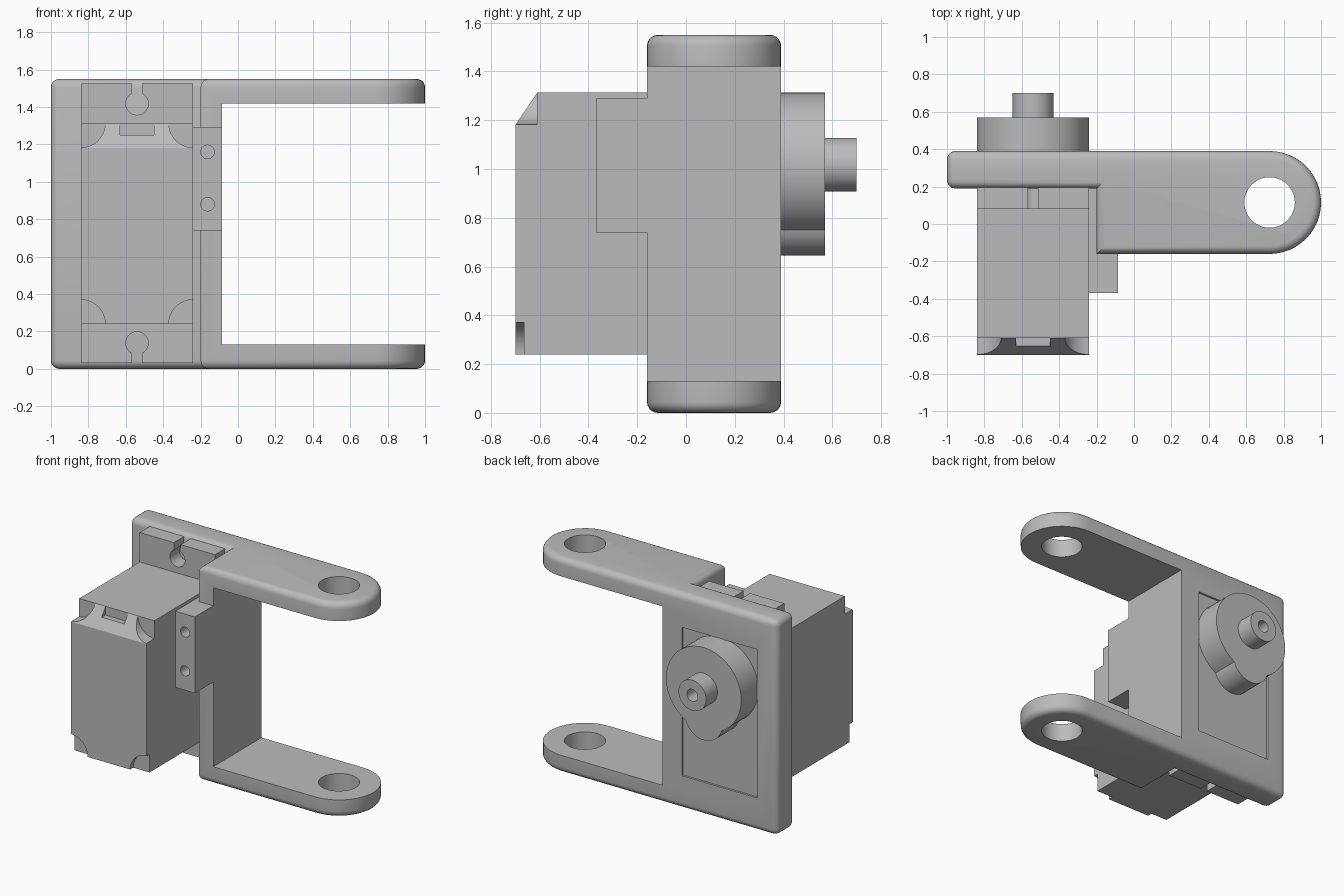
import bpy, bmesh
from math import radians, sin, cos, pi
from mathutils import Matrix, Vector

if "Cube" in bpy.data.objects:
    bpy.data.objects.remove(bpy.data.objects["Cube"], do_unlink=True)

grey = bpy.data.materials.new("light grey")
grey.use_nodes = True
grey.diffuse_color = (0.5, 0.5, 0.5, 1)
grey.node_tree.nodes["Principled BSDF"].inputs["Base Color"].default_value = (0.5, 0.5, 0.5, 1)


def make(name, bm):
    bmesh.ops.recalc_face_normals(bm, faces=bm.faces)
    mesh = bpy.data.meshes.new(name)
    bm.to_mesh(mesh)
    bm.free()
    mesh.materials.append(grey)
    ob = bpy.data.objects.new(name, mesh)
    bpy.context.collection.objects.link(ob)
    return ob


def box(name, xs, ys, zs):
    bm = bmesh.new()
    bmesh.ops.create_cube(bm, size=1)
    for v in bm.verts:
        v.co = [r[0] if c < 0 else r[1] for c, r in zip(v.co, (xs, ys, zs))]
    return make(name, bm)


def rod(name, radius, centre, length, axis="Y", sides=48):
    bm = bmesh.new()
    turn = Matrix.Rotation(radians(90), 4, "X") if axis == "Y" else Matrix()
    bmesh.ops.create_cone(bm, cap_ends=True, segments=sides, radius1=radius, radius2=radius,
                          depth=length, matrix=Matrix.Translation(centre) @ turn)
    return make(name, bm)


def prism(points, direction):
    bm = bmesh.new()
    face = bm.faces.new([bm.verts.new(p) for p in points])
    new = bmesh.ops.extrude_face_region(bm, geom=[face])["geom"]
    bmesh.ops.translate(bm, vec=Vector(direction), verts=[v for v in new if isinstance(v, bmesh.types.BMVert)])
    return bm


def combine(ob, others, operation="DIFFERENCE"):
    bpy.context.view_layer.objects.active = ob
    for other in others:
        mod = ob.modifiers.new("cut", "BOOLEAN")
        mod.operation, mod.solver, mod.object = operation, "EXACT", other
        bpy.ops.object.modifier_apply(modifier=mod.name)
        bpy.data.objects.remove(other, do_unlink=True)


H = 1.55                      # bracket height
SX = -0.54                    # centre line of the motor
WIDE = (-0.84, -0.24)         # motor width
FRONT, BACK = -0.16, 0.39     # arm depth

# Bracket: plan outline with a round end, softened rims, then opened into two arms
mid, rad = (FRONT + BACK) / 2, (BACK - FRONT) / 2
outline = [(-1, BACK), (-1, 0.19), (-0.2, 0.19), (-0.2, FRONT)]
outline += [(1 - rad + rad * cos(a), mid + rad * sin(a))
            for a in (pi * (i / 24 - 0.5) for i in range(25))]
bm = prism([(x, y, 0) for x, y in outline], (0, 0, H))
rims = [e for e in bm.edges
        if abs(e.verts[0].co.z - e.verts[1].co.z) < 1e-4
        or all(v.co.x < -0.99 for v in e.verts)]
bmesh.ops.recalc_face_normals(bm, faces=bm.faces)
bmesh.ops.bevel(bm, geom=rims, offset=0.045, segments=5, profile=0.5, affect="EDGES")
bracket = make("bracket", bm)
combine(bracket, [
    box("arm_gap", (-0.085, 1.2), (-1, 1), (0.13, 1.42)),
    rod("pivot_hole", 0.135, (1 - rad, mid, H / 2), 3, "Z"),
    box("rear_pocket", WIDE, (0.375, 0.6), (0.24, 1.31)),
])

# Side mounting block with two screw holes
block = box("mounting_block", (-0.24, -0.085), (-0.37, 0.2), (0.74, 1.29))
combine(block, [rod("screw_hole", 0.036, (-0.163, -0.37, z), 0.4, sides=32) for z in (0.88, 1.16)])

# Motor case: sloped upper front edge, scooped corners and a cable notch
side = [(-0.7, 0.24), (0.3, 0.24), (0.3, 1.313), (-0.61, 1.313), (-0.7, 1.18)]
case = make("motor_case", prism([(WIDE[0], y, z) for y, z in side], (0.6, 0, 0)))
cutters = [box("cable_notch", (-0.63, -0.45), (-0.8, -0.61), (1.25, 1.4))]
for x in WIDE:
    cutters.append(rod("upper_scoop", 0.13, (x, -0.76, 1.313), 0.3))
    cutters.append(rod("lower_scoop", 0.13, (x, -0.815, 0.24), 0.3))
combine(case, cutters)

# Motor ears with keyhole slots
ears = []
for name, zs, hole, slot in (("upper_ear", (1.3, 1.525), 1.418, (1.42, 1.6)),
                             ("lower_ear", (0.03, 0.25), 0.138, (-0.1, 0.135))):
    ear = box(name, WIDE, (0.08, 0.2), zs)
    combine(ear, [rod("ear_hole", 0.06, (SX, 0.1, hole), 0.5),
                  box("ear_slot", (SX - 0.027, SX + 0.027), (0, 0.5), slot)])
    ears.append(ear)

# Gear housing with a small lobe below, and a bored output shaft
housing = rod("gear_housing", 0.3, (SX, 0.46, 1.013), 0.22, sides=64)
combine(housing, [rod("gear_lobe", 0.15, (SX, 0.46, 0.795), 0.22)], "UNION")
shaft = rod("output_shaft", 0.11, (SX, 0.62, 1.018), 0.16)
combine(shaft, [rod("shaft_bore", 0.043, (SX, 0.7, 1.018), 0.2, sides=32)])

# Smooth round surfaces, keep hard edges
bpy.ops.object.select_all(action="DESELECT")
for ob in (bracket, block, case, housing, shaft, *ears):
    ob.select_set(True)
    bpy.context.view_layer.objects.active = ob
bpy.ops.object.shade_smooth_by_angle(angle=radians(30))
